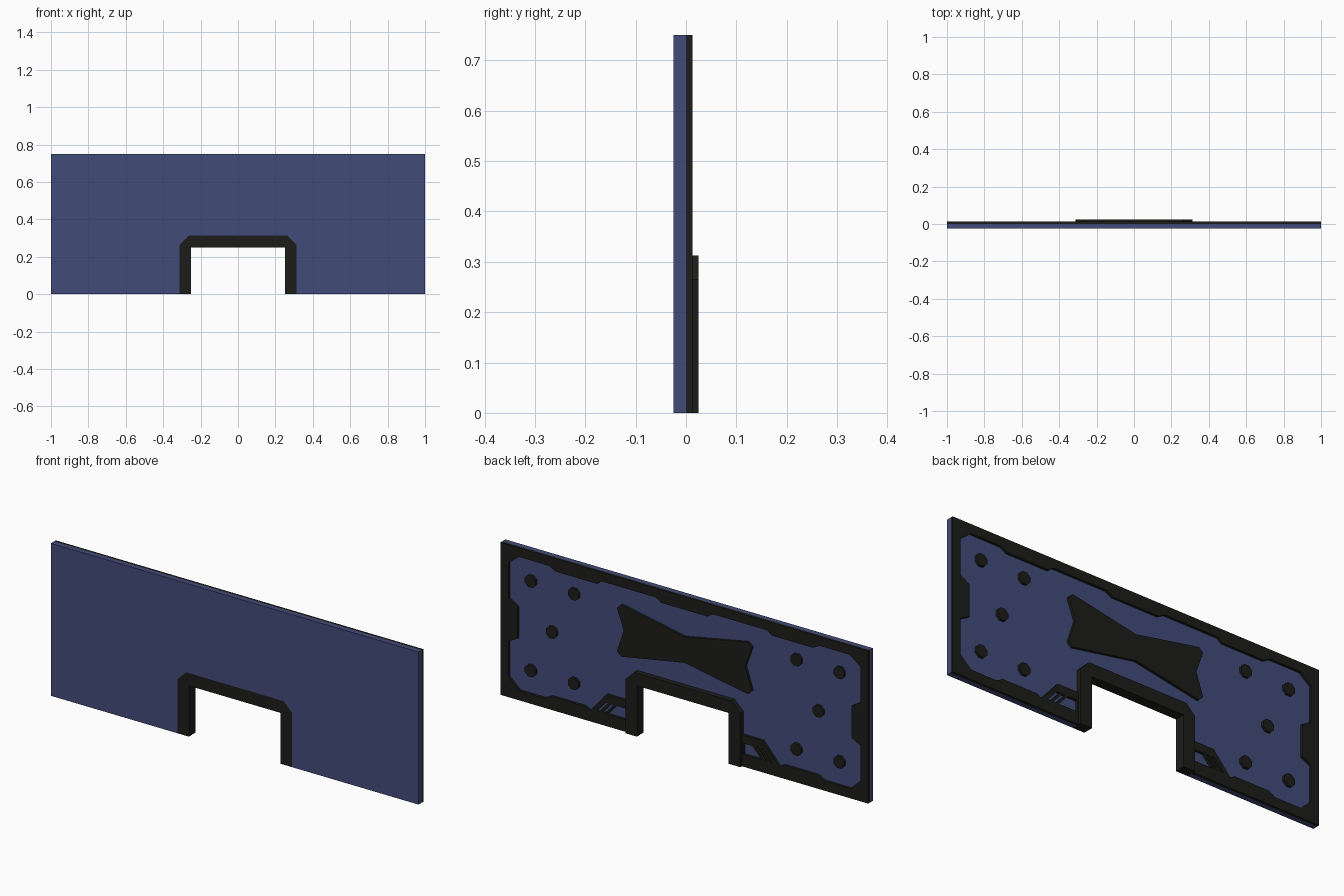
import bpy, bmesh, math
from mathutils import Vector

if "Cube" in bpy.data.objects:
    bpy.data.objects.remove(bpy.data.objects["Cube"])


def material(name, rgb):
    m = bpy.data.materials.new(name)
    m.diffuse_color = (*rgb, 1)
    m.use_nodes = True
    m.node_tree.nodes["Principled BSDF"].inputs["Base Color"].default_value = m.diffuse_color
    return m


BLUE = material("blue_panel", (0.055, 0.07, 0.19))
DARK = material("dark_trim", (0.012, 0.012, 0.010))


def mirrored(right):
    """Close a right-hand half outline with its mirror image."""
    return right + [(-x, z) for x, z in reversed(right)]


def flip(loop):
    return [(-x, z) for x, z in loop]


def plate(name, loops, y0, y1, mat):
    """Fill x/z outlines (outer first, then holes) and extrude from y0 to y1."""
    bm = bmesh.new()
    edges = []
    for loop in loops:
        vs = [bm.verts.new((x, y0, z)) for x, z in loop]
        edges += [bm.edges.new((vs[i - 1], vs[i])) for i in range(len(vs))]
    bmesh.ops.triangle_fill(bm, edges=edges, use_beauty=True)
    ext = bmesh.ops.extrude_face_region(bm, geom=bm.faces[:], use_keep_orig=True)
    top = [g for g in ext["geom"] if isinstance(g, bmesh.types.BMVert)]
    bmesh.ops.translate(bm, verts=top, vec=Vector((0, y1 - y0, 0)))
    bmesh.ops.recalc_face_normals(bm, faces=bm.faces[:])
    me = bpy.data.meshes.new(name)
    bm.to_mesh(me)
    bm.free()
    me.materials.append(mat)
    ob = bpy.data.objects.new(name, me)
    bpy.context.collection.objects.link(ob)
    return ob


# Main panel with the notch cut out of its lower edge
arch = [(0.265, 0.3125), (0.3125, 0.265), (0.3125, 0)]
plate("panel", [mirrored(arch + [(1, 0), (1, 0.75)])], -0.025, 0, BLUE)

# Notch surround, running through the full thickness
plate("notch_surround", [mirrored(arch + [(0.25, 0), (0.25, 0.25)])], -0.025, 0.025, DARK)

# Raised back border: inner edge from the top centre down to the notch, then the outer edge
border = [
    (0.125, 0.686), (0.158, 0.705), (0.45, 0.705), (0.475, 0.686),
    (0.70, 0.686), (0.735, 0.705), (0.90, 0.705), (0.957, 0.66),
    (0.957, 0.485), (0.908, 0.455), (0.908, 0.30), (0.957, 0.275),
    (0.957, 0.10), (0.90, 0.047), (0.76, 0.047), (0.725, 0.066),
    (0.54, 0.066), (0.515, 0.052), (0.425, 0.155), (0.3125, 0.155),
    (0.3125, 0), (1, 0), (1, 0.75),
]
# Vent openings beside the notch: one wide window and two slanted slots
vents = [[(0.32, 0.06), (0.42, 0.06), (0.37, 0.115), (0.32, 0.115)]]
for x in (0.435, 0.465):
    vents.append([(x, 0.06), (x + 0.015, 0.06), (x - 0.035, 0.115), (x - 0.05, 0.115)])
plate("back_border", [mirrored(border)] + vents + [flip(v) for v in vents], 0, 0.0125, DARK)

# Bow-tie plate in the middle of the back
bow = [(0, 0.552), (0.345, 0.618), (0.367, 0.597), (0.33, 0.495), (0.367, 0.385),
       (0.345, 0.363), (0, 0.425)]
plate("bow_tie_plate", [bow + flip(bow[5:0:-1])], 0, 0.0125, DARK)

# Bolt heads, five on each side
for side in (-1, 1):
    for x, z in ((0.84, 0.60), (0.605, 0.60), (0.725, 0.38), (0.84, 0.16), (0.605, 0.16)):
        ring = [(side * x + 0.031 * math.cos(a), z + 0.031 * math.sin(a))
                for a in (math.pi / 4 * (i + 0.5) for i in range(8))]
        plate("bolt_head", [ring], 0, 0.0125, DARK)
